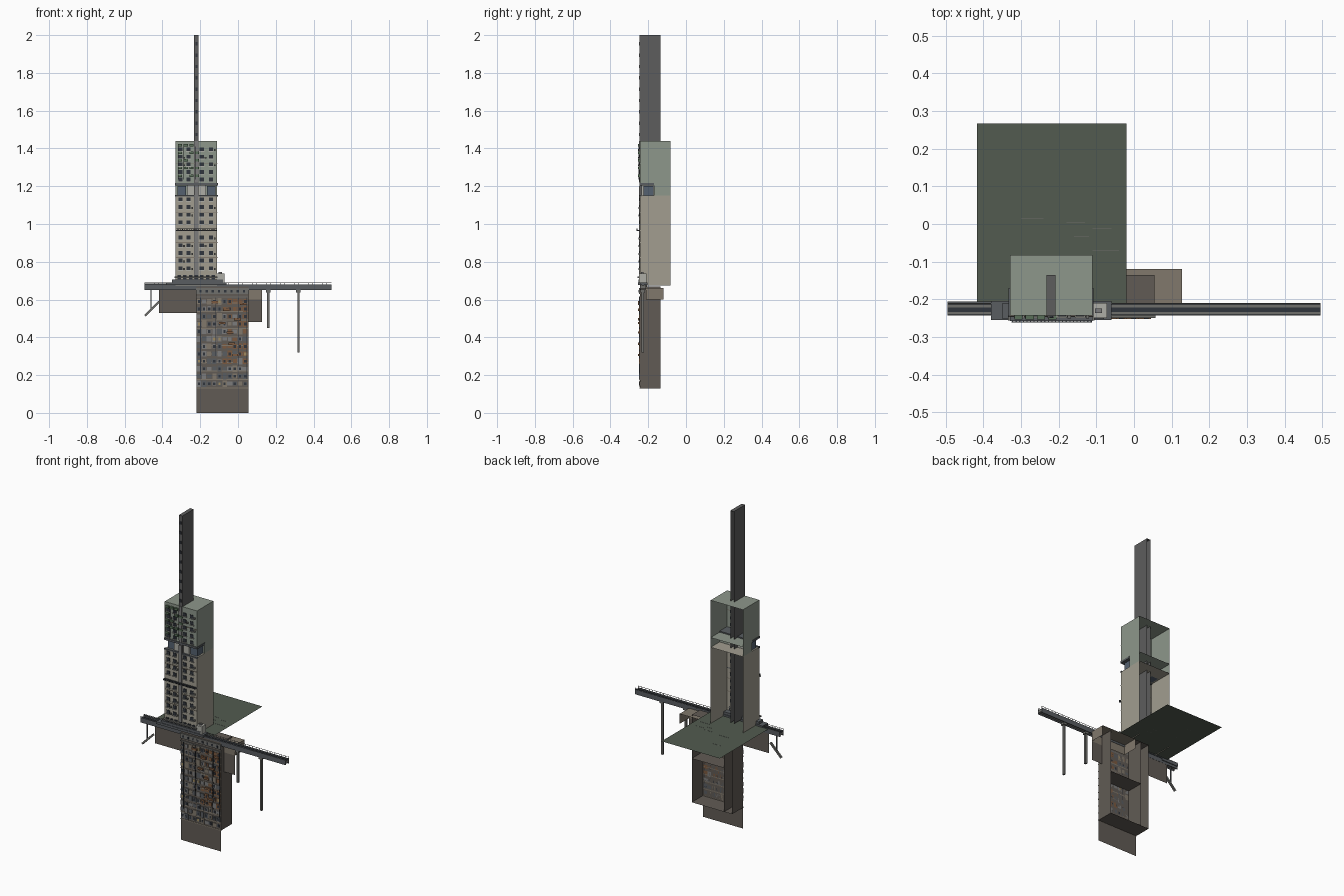
import bpy, bmesh, math, random
from mathutils import Matrix, Vector

if "Cube" in bpy.data.objects:
    bpy.data.objects.remove(bpy.data.objects["Cube"])

random.seed(4)
MATS = {}
COL = dict(beige=(.36, .34, .28), green=(.27, .31, .26), slate=(.10, .11, .12), mast=(.11, .11, .11),
           brown=(.12, .105, .09), tan=(.22, .19, .15), field=(.085, .105, .08), dark=(.03, .035, .045),
           rust=(.20, .10, .05), grey=(.2, .2, .2), pale=(.42, .42, .38), moss=(.10, .16, .10),
           concrete=(.16, .16, .15), amber=(.35, .26, .12), glass=(.09, .12, .16))


def mat(c):
    if c not in MATS:
        m = bpy.data.materials.new(c)
        m.diffuse_color = (*COL[c], 1)
        m.use_nodes = True
        m.node_tree.nodes["Principled BSDF"].inputs["Base Color"].default_value = m.diffuse_color
        MATS[c] = m
    return MATS[c]


def finish(name, bm, c):
    me = bpy.data.meshes.new(name)
    bm.to_mesh(me)
    bm.free()
    me.materials.append(mat(c))
    o = bpy.data.objects.new(name, me)
    bpy.context.collection.objects.link(o)
    return o


def boxes(name, c, items):
    """Several boxes (x0, x1, y0, y1, z0, z1) joined in one mesh."""
    bm = bmesh.new()
    for x0, x1, y0, y1, z0, z1 in items:
        m = Matrix.Translation(((x0 + x1) / 2, (y0 + y1) / 2, (z0 + z1) / 2)) @ Matrix.Diagonal(
            (x1 - x0, y1 - y0, z1 - z0, 1))
        bmesh.ops.create_cube(bm, size=1, matrix=m)
    return finish(name, bm, c)


def shell(name, c, b, faces="flrtb"):
    """Open sheet box: f front, k back, l left, r right, t top, b bottom."""
    x0, x1, y0, y1, z0, z1 = b
    q = {"f": [(x0, y0, z0), (x1, y0, z0), (x1, y0, z1), (x0, y0, z1)],
         "k": [(x1, y1, z0), (x0, y1, z0), (x0, y1, z1), (x1, y1, z1)],
         "l": [(x0, y1, z0), (x0, y0, z0), (x0, y0, z1), (x0, y1, z1)],
         "r": [(x1, y0, z0), (x1, y1, z0), (x1, y1, z1), (x1, y0, z1)],
         "t": [(x0, y0, z1), (x1, y0, z1), (x1, y1, z1), (x0, y1, z1)],
         "b": [(x0, y1, z0), (x1, y1, z0), (x1, y0, z0), (x0, y0, z0)]}
    bm = bmesh.new()
    for f in faces:
        bm.faces.new([bm.verts.new(p) for p in q[f]])
    bmesh.ops.remove_doubles(bm, verts=bm.verts, dist=1e-5)
    return finish(name, bm, c)


def beam(name, c, a, b, w):
    a, b = Vector(a), Vector(b)
    o = boxes(name, c, [(-w / 2, w / 2, -w / 2, w / 2, 0, (b - a).length)])
    o.matrix_world = Matrix.Translation(a) @ (b - a).to_track_quat('Z', 'Y').to_matrix().to_4x4()


Y = -.243  # main facade plane

# main tower: open-backed shells with a notched sky lobby between them
shell("lower_tower", "beige", (-.33, -.11, Y, -.083, .675, 1.15), "flrt")
shell("upper_tower", "green", (-.33, -.11, Y, -.083, 1.21, 1.44))
shell("upper_tower_rear_skirt", "green", (-.33, -.11, -.17, -.083, 1.15, 1.21), "flr")
boxes("lobby_core", "pale", [(-.27, -.17, -.236, -.17, 1.15, 1.21)])
boxes("lobby_glass", "glass", [(-.32, -.275, -.225, -.172, 1.15, 1.2), (-.165, -.12, -.225, -.172, 1.15, 1.2)])
boxes("lobby_ledge", "slate", [(-.333, -.107, -.247, -.17, 1.205, 1.217), (-.333, -.107, -.247, -.235, 1.145, 1.153)])

# tall blade mast continuing down inside the tower
shell("mast", "mast", (-.232, -.208, -.245, -.135, .69, 2.0), "flrt")
boxes("mast_windows", "dark", [(-.225, -.215, -.248, -.244, z, z + .018)
                               for z in [1.465 + .06 * i for i in range(9)]])
boxes("facade_pilaster", "grey", [(-.23, -.21, -.25, -.244, .73, 1.2), (-.228, -.212, -.25, -.244, 1.22, 1.44)])

# tower windows with sills
wins, sills, units = [], [], []
cols = (-.305, -.262, -.192, -.143)
for z in [.765 + .0405 * i for i in range(10)] + [1.235 + .04 * i for i in range(5)]:
    if .94 < z < .975:
        continue
    for x in cols:
        wins.append((x - .011, x + .011, -.246, Y + .001, z - .009, z + .011))
        sills.append((x - .014, x + .014, -.25, Y, z - .013, z - .009))
        if random.random() < .3:
            units.append((x + .015, x + .024, -.251, Y, z - .009, z + .001))
boxes("tower_windows", "dark", wins)
boxes("tower_sills", "pale", sills)
boxes("tower_cooling_units", "concrete", units)
boxes("tower_floor_bands", "tan", [(-.331, -.109, -.2455, Y, z, z + .004) for z in (.82, .9, 1.06, 1.32)])

# green balconies on the upper left of the facade
boxes("green_balconies", "moss", [(-.318 + .03 * i, -.296 + .03 * i, -.254, Y, 1.25 + .04 * j, 1.263 + .04 * j)
                                  for i in range(4) for j in range(5) if random.random() < .65])
boxes("balcony_posts", "slate", [(-.318 + .03 * i, -.316 + .03 * i, -.254, -.251, 1.235, 1.41) for i in range(4)])

# walkway ledge with posts across the tower
boxes("walkway_ledge", "slate", [(-.33, -.11, -.258, Y, .962, .968), (-.325, -.115, -.262, -.259, .974, .976)])
boxes("walkway_posts", "dark", [(-.324 + .0095 * i, -.321 + .0095 * i, -.262, -.256, .962, .975) for i in range(23)])

# stepped podium at the tower foot
boxes("podium", "slate", [(-.38, -.06, -.255, -.205, .676, .69), (-.35, -.08, -.252, -.21, .69, .705)])
boxes("entrance_canopy", "concrete", [(-.335, -.105, -.257, Y, .715, .723)])
boxes("entrance_openings", "dark", [(-.32 + .03 * i, -.302 + .03 * i, -.247, Y, .705, .73) for i in range(7)])
boxes("gatehouse", "pale", [(-.11, -.072, -.25, -.21, .69, .738)])
boxes("gatehouse_roof_vent", "grey", [(-.103, -.085, -.237, -.224, .738, .745)])

# green ground sheet behind the tower
shell("ground_sheet", "field", (-.417, -.02, -.21, .267, .68, .68), "t")
boxes("ground_marks", "concrete", [(x, x + l, y, y + .001, .68, .6808) for x, y, l in
      ((-.33, .127, .055), (-.3, .015, .06), (-.18, .003, .05), (-.11, -.013, .05), (-.16, -.034, .04), (-.11, -.07, .07))])

# cliff walls on both sides of the hanging block
shell("left_retaining_wall", "brown", (-.417, -.22, -.212, -.205, .53, .68), "f")
shell("right_wing", "tan", (-.11, .128, -.213, -.12, .6, .662), "flrt")
shell("right_wing_skirt", "brown", (.05, .128, -.213, -.12, .48, .6), "f")

# hanging lower block with floors and open back
shell("lower_block", "brown", (-.22, .055, Y, -.135, .13, .67))
shell("lower_block_apron", "brown", (-.22, .055, Y, -.135, 0, .13), "f")
shell("lower_block_mid_floor", "brown", (-.165, .055, Y, -.135, .4, .4), "t")
shell("lower_block_inner_wall", "brown", (-.165, .055, Y, -.135, .13, .67), "l")
boxes("lower_block_cornice", "concrete", [(-.222, .057, -.25, Y, .63, .66), (-.222, .057, -.248, Y, .61, .616)])
boxes("lower_block_bands", "tan", [(-.221, .056, -.245, Y, .128 + .045 * i, .134 + .045 * i) for i in range(11)])

# patchwork facade: panels, windows and boxes
panels = {k: [] for k in ("slate", "tan", "grey", "rust", "amber", "dark")}
for j in range(12):
    for i in range(10):
        x, z = -.207 + .0272 * i, .155 + .0395 * j
        k = random.choice(("slate", "tan", "grey", "slate", "grey"))
        if x > -.09 and .27 < z and random.random() < .65:
            k = "rust"
        w, h = random.uniform(.009, .0135), random.uniform(.009, .018)
        d = random.uniform(.001, .005)
        panels[k].append((x - w, x + w, Y - d, Y, z - h, z + h))
        if random.random() < .6:
            c = "amber" if random.random() < .12 else "dark"
            panels[c].append((x - .006, x + .006, Y - d - .0015, Y, z - .008, z + .007))
for k, items in panels.items():
    boxes("facade_" + k + "_panels", k, items)
boxes("lower_balconies", "rust", [(x, x + .035, -.253, Y, z, z + .012) for x, z in
      ((-.14, .58), (-.08, .54), (-.02, .49), (-.1, .47), (-.06, .42), (-.05, .36), (-.03, .3), (.01, .57))])
boxes("drain_pipes", "dark", [(x, x + .003, -.25, Y, z, .61) for x, z in ((-.2, .2), (-.12, .3), (.0, .25), (.045, .18))])
boxes("cornice_windows", "dark", [(-.205 + .033 * i, -.193 + .033 * i, -.252, Y, .638, .65) for i in range(8)])

# elevated road with kerbs, railings and lamps
boxes("road_deck", "concrete", [(-.495, .495, -.241, -.213, .658, .674)])
boxes("road_girders", "slate", [(-.495, .495, y, y + .004, .65, .68) for y in (-.243, -.215)])
boxes("road_lane", "dark", [(-.495, .495, -.234, -.222, .674, .677)])
rail = []
for y in (-.243, -.212):
    rail.append((-.495, .495, y, y + .0015, .688, .69))
    rail += [(-.494 + .0247 * i, -.492 + .0247 * i, y, y + .0015, .676, .69) for i in range(41)]
boxes("road_railing", "grey", rail)
boxes("left_side_path", "slate", [(-.495, -.38, -.212, -.206, .665, .684)])

# supports under the road
for x, z in ((.16, .45), (.32, .32)):
    boxes("road_pier", "concrete", [(x - .006, x + .006, -.235, -.222, z, .65),
                                    (x - .012, x + .012, -.24, -.216, .638, .652)])
beam("left_post", "slate", (-.46, -.228, .55), (-.46, -.228, .655), .006)
beam("left_strut", "concrete", (-.492, -.228, .515), (-.417, -.228, .59), .011)
